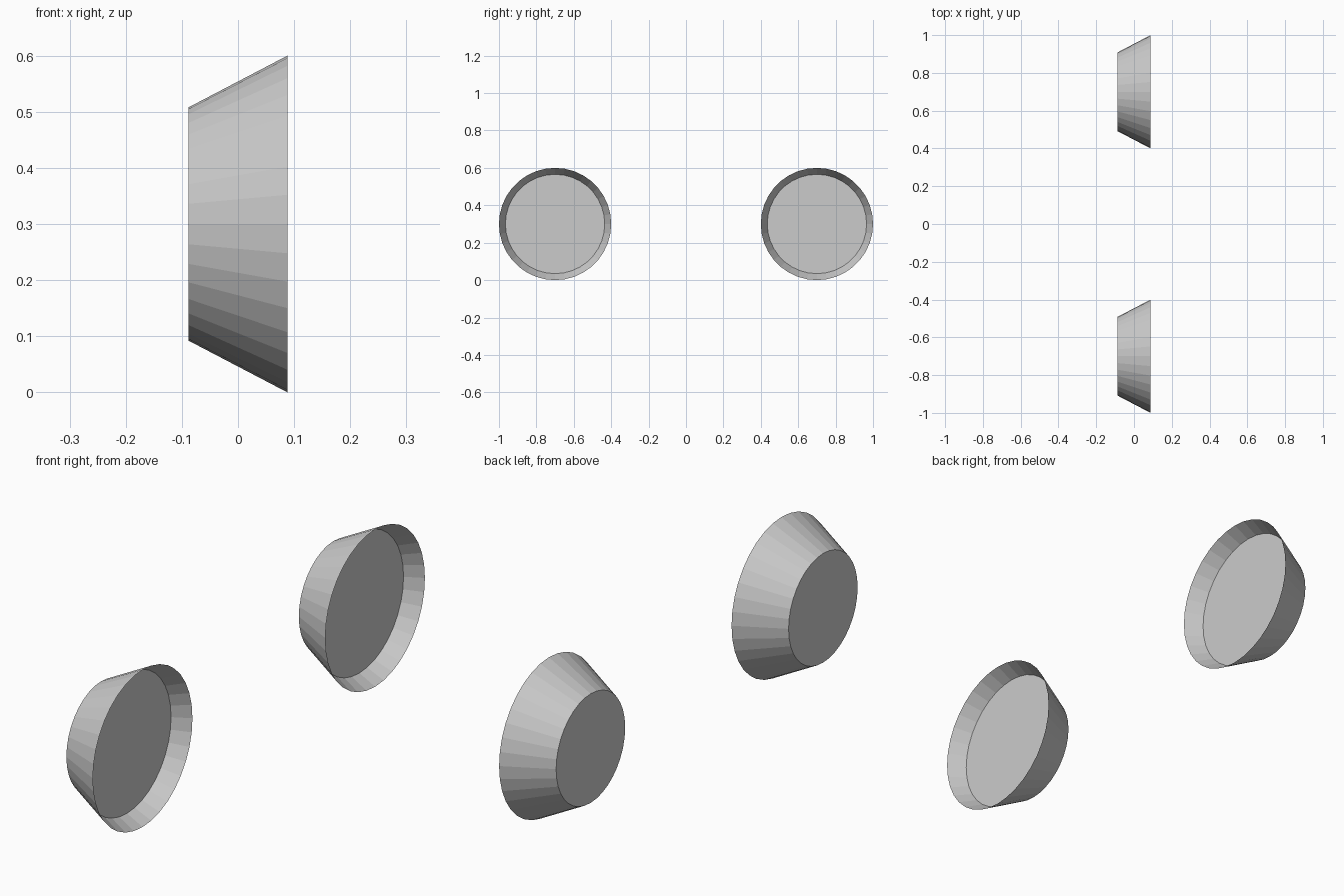
import bpy, bmesh
from math import cos, sin, tau

if "Cube" in bpy.data.objects:
    bpy.data.objects.remove(bpy.data.objects["Cube"])

SIDES = 36
HALF = 0.088              # half depth along x
R_BACK, R_RIM = 0.208, 0.30
X_DISC = 0.022            # recessed inner disc


def cup_radius(x):
    return R_BACK + (R_RIM - R_BACK) * (x + HALF) / (2 * HALF)


def ring(bm, x, r):
    return [bm.verts.new((x, r * cos(tau * i / SIDES), r * sin(tau * i / SIDES)))
            for i in range(SIDES)]


def finish(bm, name, y):
    me = bpy.data.meshes.new(name)
    bm.to_mesh(me)
    bm.free()
    ob = bpy.data.objects.new(name, me)
    ob.location = (0, y, R_RIM)
    bpy.context.collection.objects.link(ob)


for side, y in (("front", -0.7), ("back", 0.7)):
    # Flared thin shell: closed at -x, open at +x
    bm = bmesh.new()
    small, mid, rim = (ring(bm, x, cup_radius(x)) for x in (-HALF, X_DISC, HALF))
    bm.faces.new(small[::-1])
    for a, b in ((small, mid), (mid, rim)):
        for i in range(SIDES):
            j = (i + 1) % SIDES
            bm.faces.new((a[i], a[j], b[j], b[i]))
    finish(bm, side + "_cup", y)

    # Flat disc set inside the shell
    bm = bmesh.new()
    bm.faces.new(ring(bm, X_DISC, cup_radius(X_DISC)))
    finish(bm, side + "_inner_disc", y)
